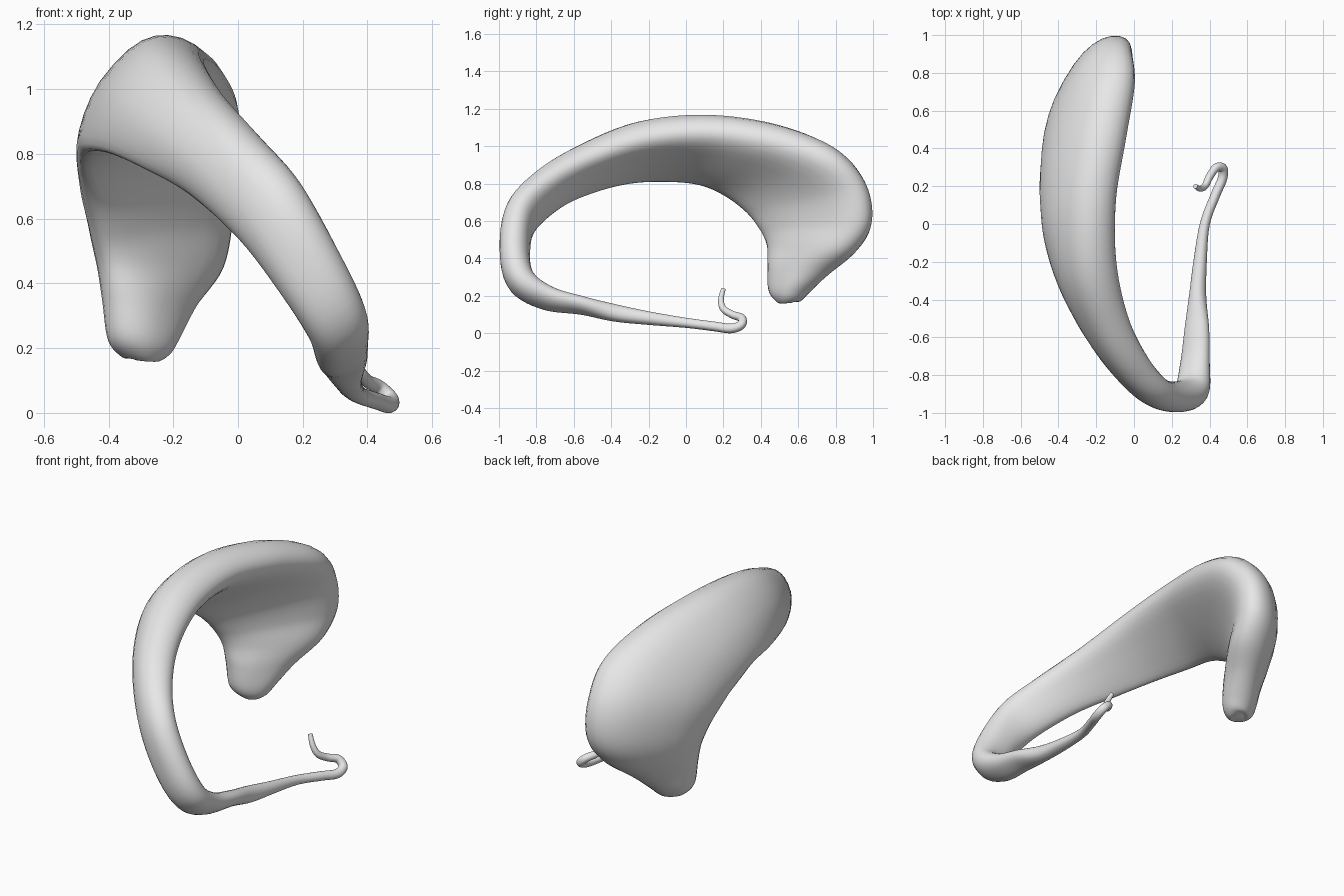
import bpy
import bmesh
import math
from mathutils import Vector

cube = bpy.data.objects.get("Cube")
if cube:
    bpy.data.objects.remove(cube, do_unlink=True)

SIDES = 28
STEPS = 6

# Arched band: inner edge point, outer edge point, half thickness, arch height
BAND = [
    ((-.31, .52, .162), (-.26, .56, .162), .03, 0),
    ((-.345, .49, .178), (-.225, .59, .176), .065, 0),
    ((-.38, .46, .235), (-.195, .64, .23), .09, 0),
    ((-.39, .45, .36), (-.155, .75, .32), .105, 0),
    ((-.41, .44, .47), (-.075, .89, .44), .12, .015),
    ((-.435, .39, .57), (-.05, .98, .59), .125, .025),
    ((-.465, .31, .665), (-.04, .95, .79), .125, .03),
    ((-.485, .20, .745), (-.02, .79, .96), .12, .035),
    ((-.485, .07, .80), (-.06, .50, 1.07), .115, .035),
    ((-.465, -.10, .815), (-.115, .15, 1.12), .105, .04),
    ((-.40, -.30, .805), (-.115, -.20, 1.09), .10, .04),
    ((-.29, -.50, .755), (-.05, -.51, .985), .09, .03),
    ((-.15, -.68, .675), (.06, -.75, .86), .085, .02),
    ((.01, -.84, .53), (.185, -.90, .715), .08, .01),
    ((.13, -.90, .37), (.31, -.93, .50), .08, 0),
    ((.22, -.88, .23), (.39, -.88, .33), .075, 0),
    ((.25, -.75, .145), (.395, -.73, .23), .055, 0),
    ((.27, -.56, .12), (.395, -.55, .175), .043, 0),
]

# Thin hooked tail: centre point, radius
TAIL = [
    ((.337, -.38, .108), .045),
    ((.35, -.20, .08), .035),
    ((.375, 0, .055), .026),
    ((.43, .15, .036), .025),
    ((.468, .24, .025), .025),
    ((.47, .295, .045), .024),
    ((.435, .298, .08), .022),
    ((.40, .25, .098), .02),
    ((.375, .20, .13), .018),
    ((.35, .187, .18), .015),
    ((.325, .20, .235), .012),
]


def spline(values, steps):
    """Sample a smooth curve through a list of values (vectors or numbers)."""
    samples = []
    last = len(values) - 1
    for i in range(last):
        p0, p1 = values[max(i - 1, 0)], values[i]
        p2, p3 = values[i + 1], values[min(i + 2, last)]
        for s in range(steps):
            t = s / steps
            samples.append(p1 + (p2 - p0) * (t / 2)
                           + (p0 * 2 - p1 * 5 + p2 * 4 - p3) * (t * t / 2)
                           + (p1 * 3 - p0 - p2 * 3 + p3) * (t ** 3 / 2))
    samples.append(values[last])
    return samples


def stations():
    """Join band and tail into lists of centre, half width, thickness, arch."""
    centres, halves, thick, arch = [], [], [], []
    for inner, outer, depth, rise in BAND:
        a, b = Vector(inner), Vector(outer)
        centres.append((a + b) / 2)
        halves.append((b - a) / 2)
        thick.append(depth)
        arch.append(rise)
    path = [Vector(point) for point, radius in TAIL]
    for i, (point, radius) in enumerate(TAIL):
        ahead = path[min(i + 1, len(path) - 1)]
        tangent = (ahead - centres[-1]).normalized()
        side = halves[-1] - tangent * halves[-1].dot(tangent)
        centres.append(path[i])
        halves.append(side.normalized() * radius)
        thick.append(radius)
        arch.append(0)
    return centres, halves, thick, arch


def loft(name, material):
    """Skin rounded, arched sections along the path and cap both ends."""
    centres, halves, thick, arch = [spline(v, STEPS) for v in stations()]
    bm = bmesh.new()
    rings = []
    for i, centre in enumerate(centres):
        tangent = centres[min(i + 1, len(centres) - 1)] - centres[max(i - 1, 0)]
        normal = tangent.cross(halves[i]).normalized()
        ring = []
        for k in range(SIDES):
            angle = math.tau * k / SIDES
            c, s = math.cos(angle), math.sin(angle)
            # Blunt edges, with the outer rim thicker than the inner one
            across = math.copysign(abs(c) ** .85, c)
            lift = thick[i] * s + arch[i] * s * (s + c)
            ring.append(bm.verts.new(centre + halves[i] * across + normal * lift))
        rings.append(ring)
    for lower, upper in zip(rings, rings[1:]):
        for k in range(SIDES):
            n = (k + 1) % SIDES
            bm.faces.new((lower[k], lower[n], upper[n], upper[k]))
    bm.faces.new(rings[0])
    bm.faces.new(rings[-1])
    bmesh.ops.recalc_face_normals(bm, faces=bm.faces)
    mesh = bpy.data.meshes.new(name)
    bm.to_mesh(mesh)
    bm.free()
    mesh.materials.append(material)
    obj = bpy.data.objects.new(name, mesh)
    bpy.context.collection.objects.link(obj)
    return obj


# Single pale grey surface
grey = bpy.data.materials.new("pale_grey")
grey.use_nodes = True
colour = (.8, .8, .8, 1)
grey.diffuse_color = colour
grey.node_tree.nodes["Principled BSDF"].inputs["Base Color"].default_value = colour

# Curved band with its tail
band = loft("curved_band_with_tail", grey)
bpy.ops.object.select_all(action="DESELECT")
band.select_set(True)
bpy.context.view_layer.objects.active = band
bpy.ops.object.shade_smooth_by_angle(angle=math.radians(60))
